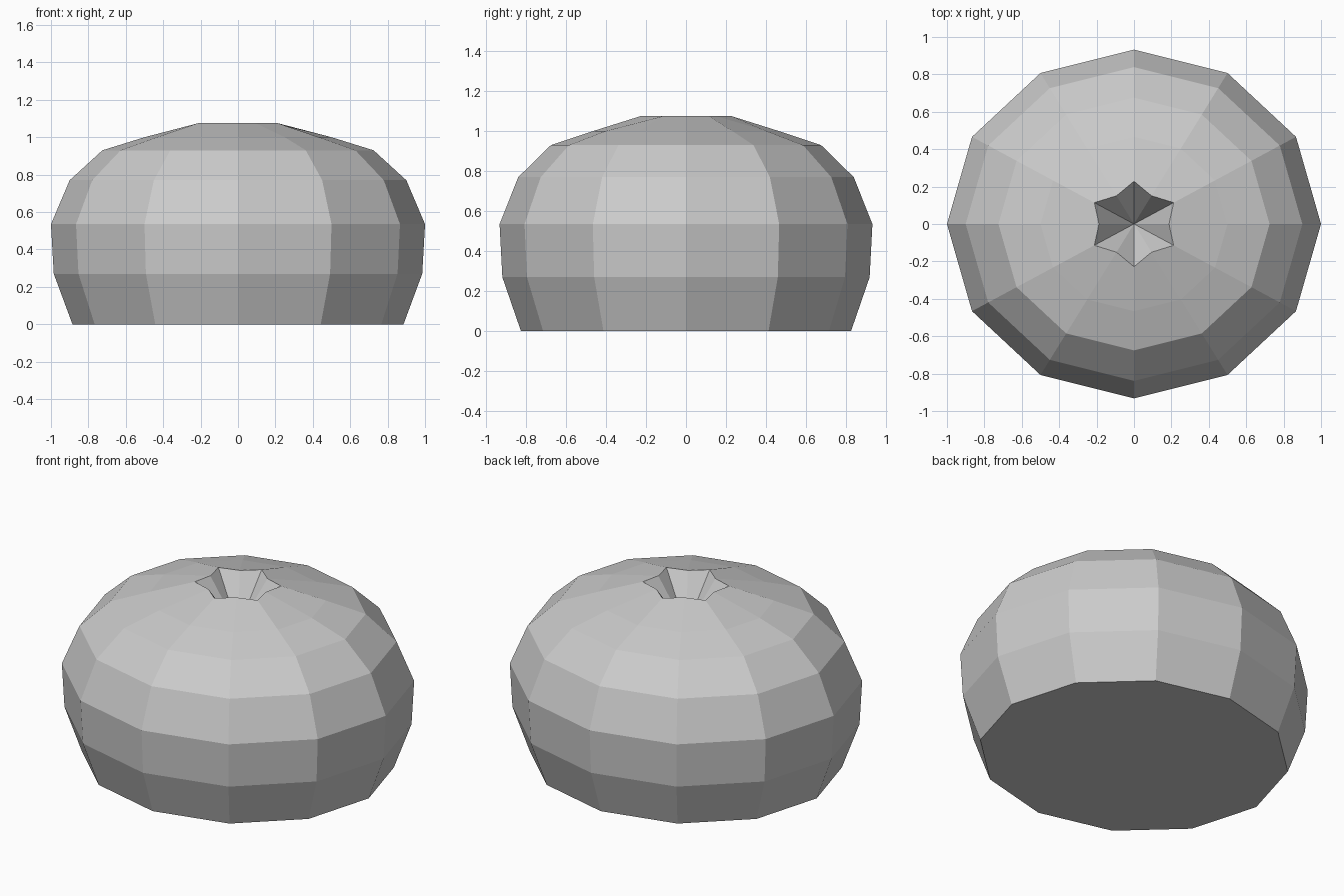
import bpy, bmesh
from math import sin, cos, pi

if "Cube" in bpy.data.objects:
    bpy.data.objects.remove(bpy.data.objects["Cube"])

SIDES = 12
Y_SCALE = 0.932

# (radius on even corners, radius on odd corners, height), from base to rim
PROFILE = [
    (0.885, 0.885, 0.0),
    (0.985, 0.985, 0.27),
    (1.0, 1.0, 0.535),
    (0.90, 0.90, 0.77),
    (0.725, 0.725, 0.93),
    (0.50, 0.50, 1.0),
    (0.187, 0.245, 1.075),   # star-shaped rim of the dimple
]
PIT_BOTTOM = 0.80

bm = bmesh.new()


def add_ring(r_even, r_odd, z):
    ring = []
    for i in range(SIDES):
        a = 2 * pi * i / SIDES
        r = r_odd if i % 2 else r_even
        ring.append(bm.verts.new((r * cos(a), r * sin(a) * Y_SCALE, z)))
    return ring


# Faceted body walls
rings = [add_ring(*p) for p in PROFILE]
for low, high in zip(rings, rings[1:]):
    for i in range(SIDES):
        j = (i + 1) % SIDES
        bm.faces.new((low[i], low[j], high[j], high[i]))

# Flat base
bm.faces.new(rings[0][::-1])

# Sunken dimple in the crown
pole = bm.verts.new((0, 0, PIT_BOTTOM))
for i in range(SIDES):
    bm.faces.new((rings[-1][i], rings[-1][(i + 1) % SIDES], pole))

bmesh.ops.recalc_face_normals(bm, faces=bm.faces)
mesh = bpy.data.meshes.new("dimpled_dome")
bm.to_mesh(mesh)
bm.free()
bpy.context.collection.objects.link(bpy.data.objects.new("dimpled_dome", mesh))
